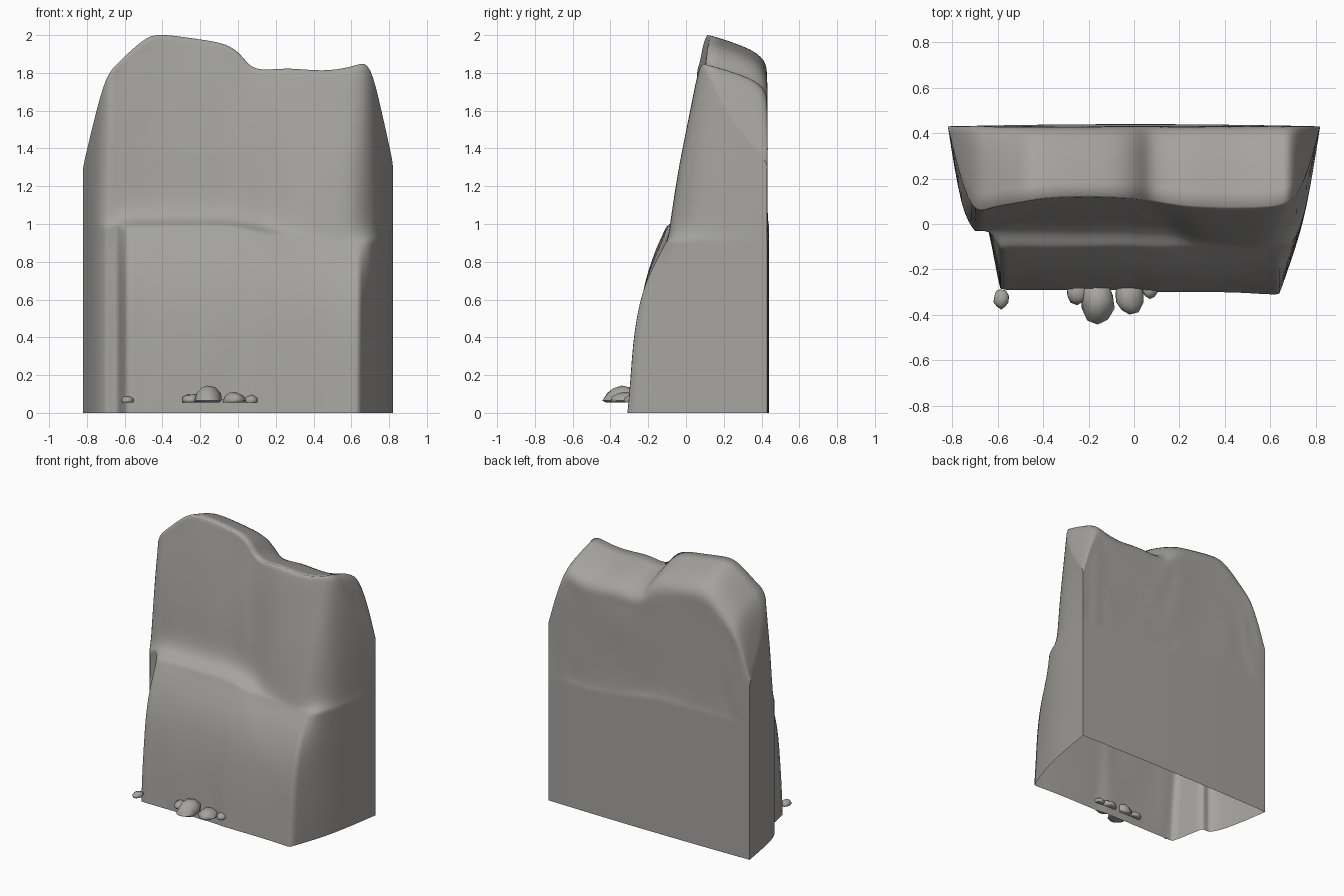
import bpy, bmesh, random
from mathutils import Vector

random.seed(4)
cube = bpy.data.objects.get("Cube")
if cube:
    bpy.data.objects.remove(cube)

stone = bpy.data.materials.new("grey_stone")
stone.use_nodes = True
colour = (0.38, 0.37, 0.35, 1)
stone.diffuse_color = colour
stone.node_tree.nodes["Principled BSDF"].inputs["Base Color"].default_value = colour


def add_object(name, bm):
    mesh = bpy.data.meshes.new(name)
    bm.to_mesh(mesh)
    bm.free()
    mesh.materials.append(stone)
    for poly in mesh.polygons:
        poly.use_smooth = True
    obj = bpy.data.objects.new(name, mesh)
    bpy.context.collection.objects.link(obj)
    return obj


def lerp(a, b, t):
    return a + (b - a) * t


# Cliff columns: x, front y at the foot, front y above the ledge, y at the rim, rim height
COLUMNS = [
    (-.82, .43, .43, .43, 1.31),
    (-.76, .05, .05, .18, 1.56),
    (-.7, -.03, -.01, .05, 1.79),
    (-.64, -.03, 0, .07, 1.85),
    (-.59, -.29, 0, .08, 1.9),
    (-.48, -.29, 0, .1, 2),
    (-.4, -.29, 0, .12, 2.01),
    (-.2, -.29, 0, .12, 1.98),
    (-.06, -.29, 0, .12, 1.96),
    (.02, -.29, -.01, .11, 1.9),
    (.07, -.3, -.01, .1, 1.82),
    (.18, -.3, -.01, .08, 1.82),
    (.27, -.3, -.07, .07, 1.83),
    (.45, -.3, -.09, .07, 1.81),
    (.58, -.31, -.09, .07, 1.83),
    (.64, -.31, -.06, .08, 1.85),
    (.7, -.14, 0, .1, 1.86),
    (.76, .05, .1, .2, 1.6),
    (.82, .43, .43, .43, 1.33),
]
# Bulge of the lower face: share of ledge height, share of the way back to the ledge
BULGE = [(0, 0), (.2, .07), (.4, .15), (.6, .28), (.75, .46), (.87, .7), (.96, .93), (1, 1)]
UPPER = [0, .25, .5, .75, .92, 1]
BACK_Y = .43


def column_points(x, foot, wall, rim, top):
    """One strip running up the front, over the top and down the back."""
    end = abs(x) > .8
    ledge = 1 - .08 * min(1, max(0, (x + .05) / .4))
    lip = max(foot, min(wall, -.1))

    def jitter():
        return 0 if end else random.uniform(-.005, .005)

    heights = [h * ledge for h, _ in BULGE]
    points = [Vector((x, lerp(foot, lip, b) + (jitter() if b else 0), z))
              for z, (_, b) in zip(heights, BULGE)]
    for t in UPPER:
        points.append(Vector((x, lerp(wall, rim, t ** 1.3) + jitter(),
                              lerp(ledge + .03, top, t))))
    if end:
        return points + [points[-1].copy()] + [p.copy() for p in reversed(points)]
    drop = .16 if abs(x) < .75 else .06
    points.append(Vector((x, .37, top - drop / 2)))
    for t in reversed(UPPER):
        points.append(Vector((x, BACK_Y + jitter(), lerp(ledge + .03, top - drop, t))))
    for z in reversed(heights):
        points.append(Vector((x, BACK_Y + .01 * (1 - x * x / .67), z)))
    return points


# Cliff: open-bottomed skin over the columns
bm = bmesh.new()
grid = [[bm.verts.new(p) for p in column_points(*c)] for c in COLUMNS]
for left, right in zip(grid, grid[1:]):
    for j in range(len(left) - 1):
        bm.faces.new((left[j], right[j], right[j + 1], left[j + 1]))
bmesh.ops.remove_doubles(bm, verts=bm.verts, dist=.0005)

# Sharp back corners, firm rim and firm front corners
crease = bm.edges.layers.float.new("crease_edge")
for e in bm.edges:
    a, b = e.verts
    mid = (a.co + b.co) / 2
    if abs(a.co.x) > .81 and abs(b.co.x) > .81 and a.co.x * b.co.x > 0:
        e[crease] = 1
        e.smooth = False
    elif abs(a.co.x - b.co.x) < .001 and mid.y < 0 and mid.z < 1:
        if min(abs(mid.x - c) for c in (-.7, -.64, -.59, .64)) < .01:
            e[crease] = .6
for i in range(len(grid) - 1):
    rim_row = len(BULGE) + len(UPPER) - 1
    ends = (grid[i][rim_row], grid[i + 1][rim_row])
    if all(v.is_valid for v in ends):
        rim_edge = bm.edges.get(ends)
        if rim_edge:
            rim_edge[crease] = .6
cliff = add_object("cliff", bm)
sub = cliff.modifiers.new("smooth_rock", "SUBSURF")
sub.levels = sub.render_levels = 2

# Pebbles at the foot: centre x, centre y, half width, half depth, top height
PEBBLES = [
    (-.16, -.34, .075, .1, .145),
    (-.25, -.3, .05, .055, .1),
    (-.02, -.32, .065, .08, .11),
    (.07, -.29, .035, .04, .095),
    (-.585, -.33, .035, .045, .09),
]
FLOOR = .055
for n, (x, y, w, d, top) in enumerate(PEBBLES):
    bm = bmesh.new()
    bmesh.ops.create_icosphere(bm, subdivisions=2, radius=1)
    for v in bm.verts:
        v.co *= random.uniform(.9, 1.06)
        v.co = Vector((x + v.co.x * w, y + v.co.y * d,
                       max(FLOOR, FLOOR + .01 + v.co.z * (top - FLOOR - .01))))
    pebble = add_object("pebble_%d" % (n + 1), bm)
    bpy.ops.object.select_all(action="DESELECT")
    pebble.select_set(True)
    bpy.context.view_layer.objects.active = pebble
    bpy.ops.object.shade_smooth_by_angle(angle=.9)
